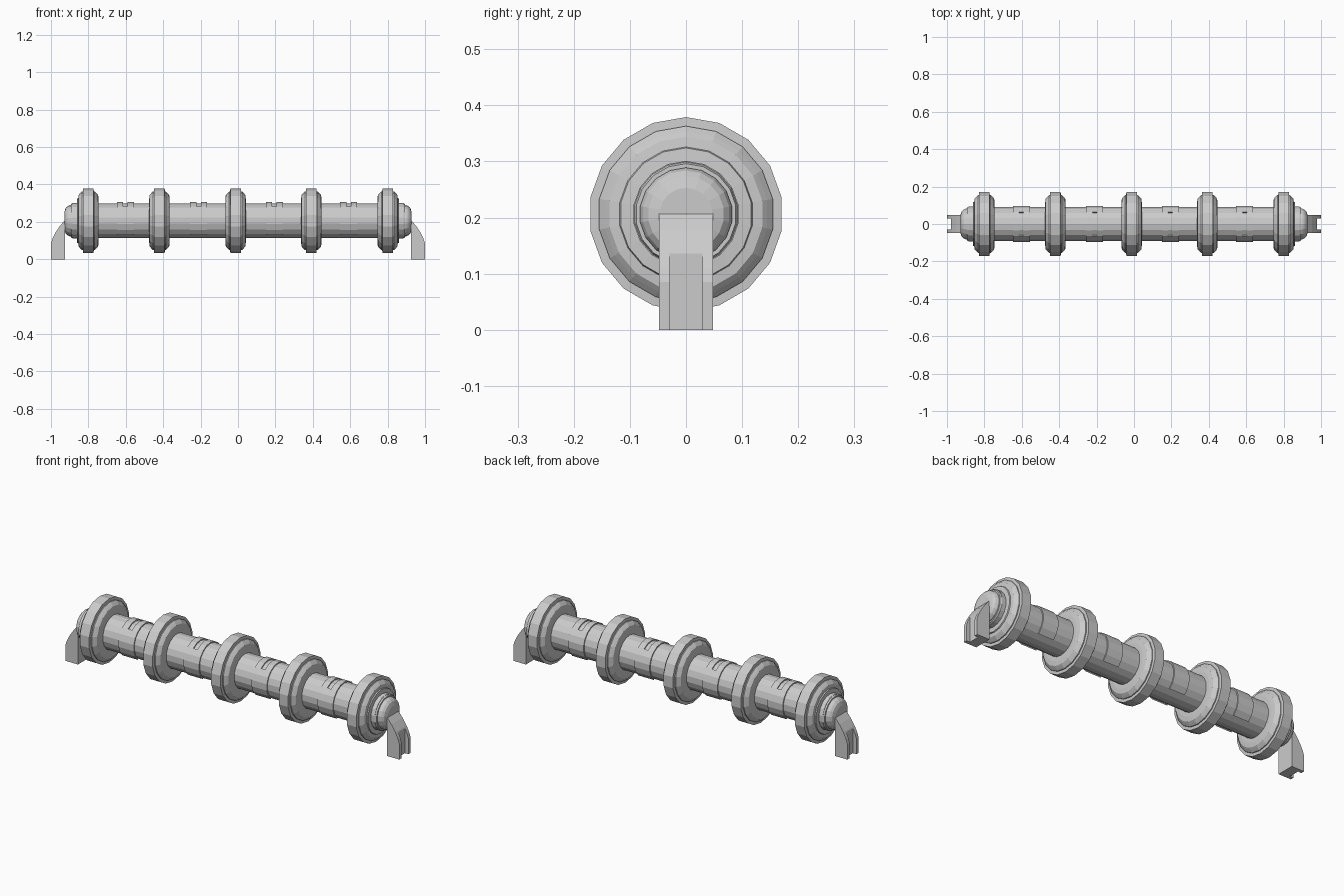
import bpy, bmesh
from math import sin, cos, radians

if "Cube" in bpy.data.objects:
    bpy.data.objects.remove(bpy.data.objects["Cube"])

AXIS_Z = 0.206
SIDES = 18


def finish(name, bm):
    bmesh.ops.remove_doubles(bm, verts=bm.verts, dist=1e-5)
    bmesh.ops.recalc_face_normals(bm, faces=bm.faces)
    me = bpy.data.meshes.new(name)
    bm.to_mesh(me)
    bm.free()
    ob = bpy.data.objects.new(name, me)
    bpy.context.collection.objects.link(ob)
    return ob


def point(x, r, deg):
    return (x, r * cos(radians(deg)), AXIS_Z + r * sin(radians(deg)))


def lathe(name, profile, cx=0.0):
    """Turn an (x, radius) profile around the long axis."""
    bm = bmesh.new()
    rings = [[bm.verts.new(point(cx + x, r, 90 + 360 / SIDES * i)) for i in range(SIDES)]
             for x, r in profile]
    for a, b in zip(rings, rings[1:]):
        for i in range(SIDES):
            j = (i + 1) % SIDES
            bm.faces.new((a[i], a[j], b[j], b[i]))
    bm.faces.new(rings[0])
    bm.faces.new(rings[-1])
    return finish(name, bm)


def arc_band(bm, x0, x1, a0, a1, r0=0.088, r1=0.099):
    """Part of a ring, 20 degrees per facet."""
    n = round((a1 - a0) / 20)
    secs = []
    for i in range(n + 1):
        a = a0 + (a1 - a0) * i / n
        secs.append([bm.verts.new(point(x, r, a))
                     for x, r in ((x0, r0), (x1, r0), (x1, r1), (x0, r1))])
    for s, t in zip(secs, secs[1:]):
        for k in range(4):
            m = (k + 1) % 4
            bm.faces.new((s[k], s[m], t[m], t[k]))
    bm.faces.new(secs[0])
    bm.faces.new(secs[-1])


def extrude_xz(name, pts, half_width):
    bm = bmesh.new()
    a, b = [[bm.verts.new((x, y, z)) for x, z in pts] for y in (-half_width, half_width)]
    bm.faces.new(a)
    bm.faces.new(b)
    for i in range(len(pts)):
        j = (i + 1) % len(pts)
        bm.faces.new((a[i], a[j], b[j], b[i]))
    return finish(name, bm)


# main tube with stepped, rounded end caps
end = [(0.928, 0.047), (0.922, 0.068), (0.912, 0.078), (0.900, 0.083),
       (0.893, 0.083), (0.893, 0.090), (0.885, 0.093)]
lathe("tube", [(-x, r) for x, r in end] + [(x, r) for x, r in reversed(end)])

# raised discs with stepped rims
half = [(0.055, 0.115), (0.052, 0.138), (0.044, 0.147), (0.034, 0.157),
        (0.029, 0.157), (0.028, 0.173)]
disc = [(-x, r) for x, r in half] + [(x, r) for x, r in reversed(half)]
for cx in (-0.80, -0.42, -0.013, 0.392, 0.80):
    lathe("disc", disc, cx)

# outer flanges around the end caps
for s in (-1, 1):
    lathe("end_flange", [(s * 0.84, 0.125), (s * 0.86, 0.118), (s * 0.862, 0.095),
                         (s * 0.885, 0.095)])

# clasps: two hoops over the top, joined by a plate on each side
for cx in (-0.602, -0.211, 0.195, 0.591):
    bm = bmesh.new()
    arc_band(bm, cx - 0.046, cx - 0.012, 50, 130)
    arc_band(bm, cx + 0.012, cx + 0.046, 50, 130)
    arc_band(bm, cx - 0.046, cx + 0.046, -50, 50)
    arc_band(bm, cx - 0.046, cx + 0.046, 130, 230)
    finish("clasp", bm)

# curved end legs with a slot in the outer face
for s in (-1, 1):
    leg = extrude_xz("leg", [(s * x, z) for x, z in (
        (0.925, 0), (1.0, 0), (1.0, 0.085), (0.992, 0.110), (0.976, 0.142),
        (0.952, 0.178), (0.925, 0.210))], 0.048)
    slot = extrude_xz("slot_cutter", [(s * x, z) for x, z in (
        (0.979, -0.05), (1.05, -0.05), (1.05, 0.2), (0.979, 0.2))], 0.029)
    slot.hide_render = True
    slot.hide_viewport = True
    cut = leg.modifiers.new("slot", 'BOOLEAN')
    cut.operation = 'DIFFERENCE'
    cut.solver = 'EXACT'
    cut.object = slot
